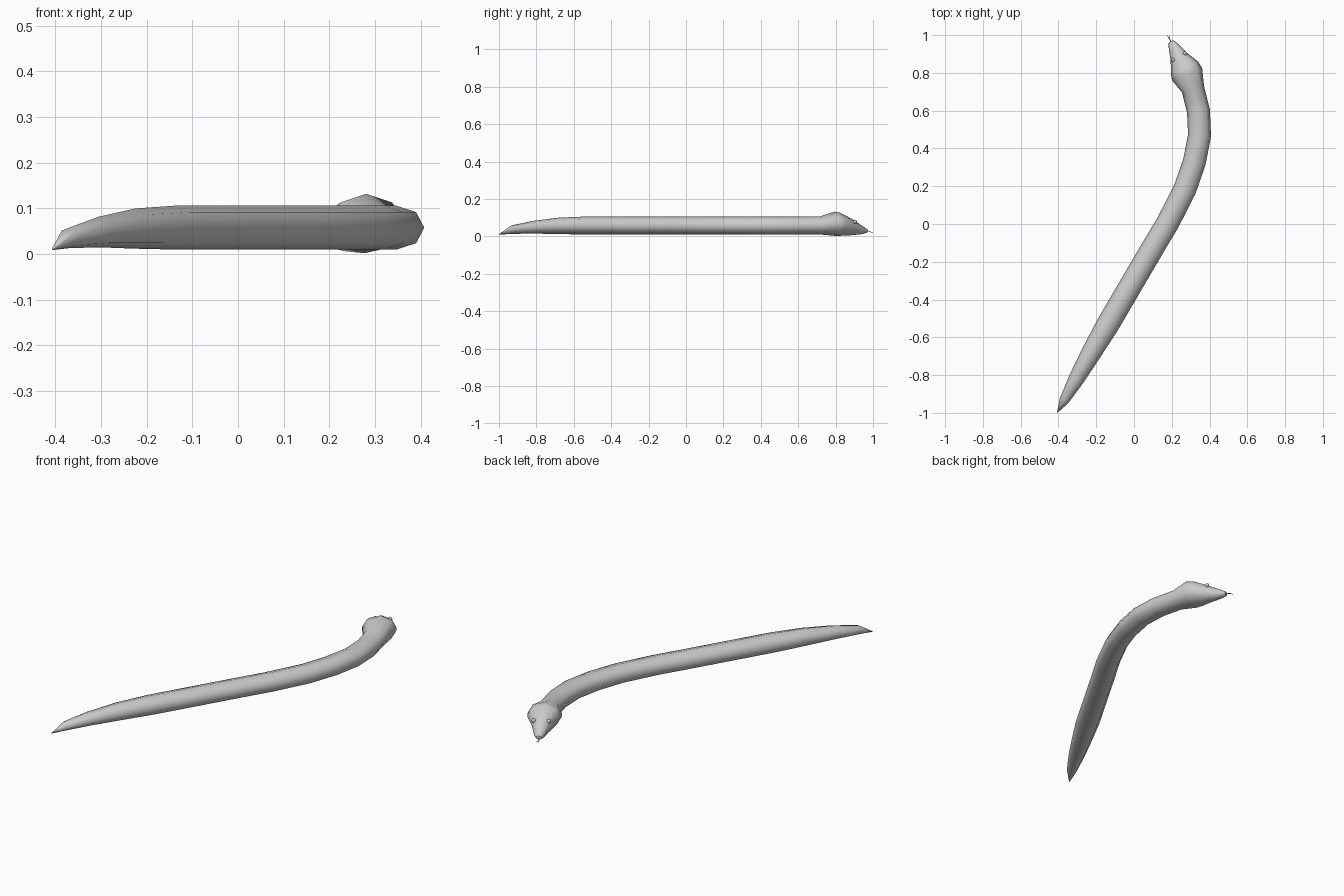
import bpy, bmesh, math
from mathutils import Vector

cube = bpy.data.objects.get("Cube")
if cube:
    bpy.data.objects.remove(cube, do_unlink=True)

skin = bpy.data.materials.new("grey skin")
skin.use_nodes = True
GREY = (0.6, 0.6, 0.6, 1)
skin.diffuse_color = GREY
skin.node_tree.nodes["Principled BSDF"].inputs["Base Color"].default_value = GREY


def finish(name, bm, angle=60):
    bmesh.ops.recalc_face_normals(bm, faces=bm.faces)
    mesh = bpy.data.meshes.new(name)
    bm.to_mesh(mesh)
    bm.free()
    mesh.materials.append(skin)
    obj = bpy.data.objects.new(name, mesh)
    bpy.context.collection.objects.link(obj)
    bpy.ops.object.select_all(action='DESELECT')
    obj.select_set(True)
    bpy.context.view_layer.objects.active = obj
    bpy.ops.object.shade_smooth_by_angle(angle=math.radians(angle))
    return obj


def loft(name, stations, sides):
    """Skin rings along a path; station = x, y, half width, bottom z, top z."""
    bm = bmesh.new()
    path = [Vector(s[:2]) for s in stations]
    rings = []
    for i, (x, y, w, low, high) in enumerate(stations):
        t = (path[min(i + 1, len(path) - 1)] - path[max(i - 1, 0)]).normalized()
        mid, h = (low + high) / 2, (high - low) / 2
        ring = []
        for k in range(sides):
            a = math.tau * k / sides
            c = w * math.cos(a)
            ring.append(bm.verts.new((x + t.y * c, y - t.x * c, mid + h * math.sin(a))))
        rings.append(ring)
    for a, b in zip(rings, rings[1:]):
        for k in range(sides):
            n = (k + 1) % sides
            bm.faces.new((a[k], a[n], b[n], b[k]))
    bm.faces.new(rings[0])
    bm.faces.new(rings[-1])
    return finish(name, bm)


# Body, neck and head in one skin, from tail tip to snout
LOW, HIGH = 0.01, 0.106
body = [
    (-0.406, -0.998, 0.002, 0.009, 0.013),
    (-0.37, -0.935, 0.026, 0.013, 0.058),
    (-0.305, -0.82, 0.042, 0.015, 0.082),
    (-0.225, -0.68, 0.053, 0.012, 0.1),
]
body += [(x, y, 0.061, LOW, HIGH) for x, y in (
    (-0.14, -0.535), (0.018, -0.265), (0.1, -0.125), (0.178, 0.005),
    (0.27, 0.185), (0.32, 0.33), (0.347, 0.47), (0.341, 0.6), (0.312, 0.715))]
body += [
    (0.281, 0.793, 0.086, 0.003, 0.132),
    (0.268, 0.825, 0.08, 0.003, 0.126),
    (0.237, 0.885, 0.048, 0.006, 0.094),
    (0.208, 0.944, 0.027, 0.012, 0.055),
    (0.196, 0.966, 0.014, 0.02, 0.04),
]
loft("snake_body", body, 8)

# Eyes, one on each side of the head
for side, x, y in (("right", 0.207, 0.868), ("left", 0.27, 0.903)):
    bm = bmesh.new()
    bmesh.ops.create_uvsphere(bm, u_segments=12, v_segments=8, radius=0.011)
    bmesh.ops.translate(bm, verts=bm.verts, vec=(x, y, 0.078))
    finish(side + "_eye", bm)

# Forked tongue
loft("tongue_stem", [(0.2, 0.955, 0.003, 0.026, 0.03),
                     (0.188, 0.98, 0.003, 0.025, 0.029)], 6)
for side, x, y in (("right", 0.176, 0.998), ("left", 0.189, 0.998)):
    loft(side + "_tongue_tip", [(0.188, 0.978, 0.0025, 0.025, 0.029),
                                (x, y, 0.0012, 0.018, 0.02)], 6)
